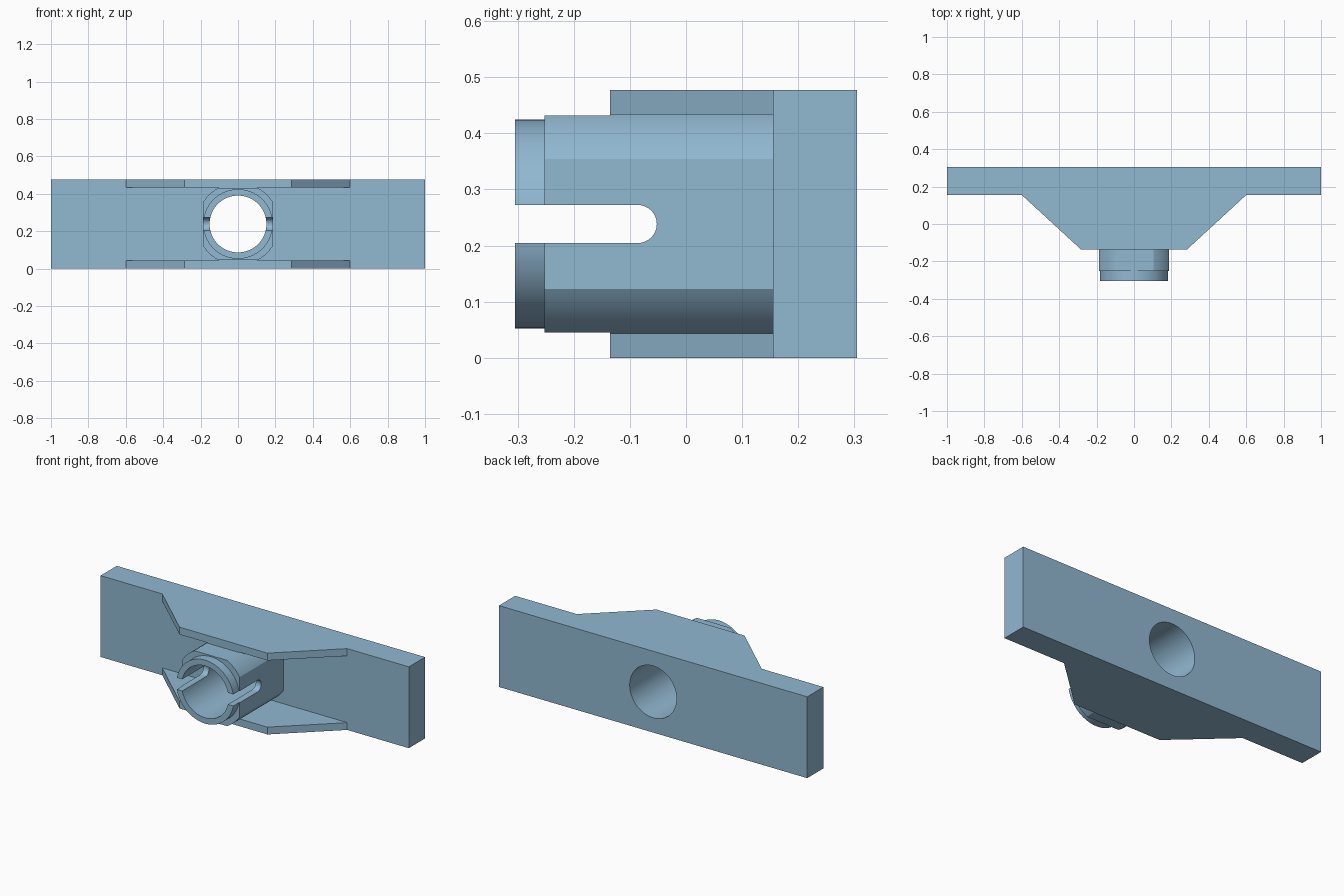
import bpy, bmesh, math

if "Cube" in bpy.data.objects:
    bpy.data.objects.remove(bpy.data.objects["Cube"])

ZC = 0.2385       # height of the bore axis
H = 0.477         # overall height

blue = bpy.data.materials.new("steel_blue")
blue.diffuse_color = (0.285, 0.48, 0.64, 1)
blue.use_nodes = True
blue.node_tree.nodes["Principled BSDF"].inputs["Base Color"].default_value = blue.diffuse_color


def prism(name, pts, axis, lo, hi):
    """Extrude a 2D outline along an axis: Y takes (x, z), Z takes (x, y), X takes (y, z)."""
    place = {'X': lambda a, b, t: (t, a, b),
             'Y': lambda a, b, t: (a, t, b),
             'Z': lambda a, b, t: (a, b, t)}[axis]
    bm = bmesh.new()
    n = len(pts)
    low = [bm.verts.new(place(a, b, lo)) for a, b in pts]
    high = [bm.verts.new(place(a, b, hi)) for a, b in pts]
    bm.faces.new(low)
    bm.faces.new(high)
    for i in range(n):
        j = (i + 1) % n
        bm.faces.new((low[i], low[j], high[j], high[i]))
    bmesh.ops.recalc_face_normals(bm, faces=bm.faces)
    mesh = bpy.data.meshes.new(name)
    bm.to_mesh(mesh)
    bm.free()
    mesh.materials.append(blue)
    ob = bpy.data.objects.new(name, mesh)
    bpy.context.collection.objects.link(ob)
    return ob


def box(name, x, y, z0, z1):
    return prism(name, [(-x, y[0]), (x, y[0]), (x, y[1]), (-x, y[1])], 'Z', z0, z1)


def circle(r, n=96):
    return [(r * math.cos(2 * math.pi * i / n), ZC + r * math.sin(2 * math.pi * i / n))
            for i in range(n)]


def combine(target, tool, operation):
    """Apply a boolean and remove the used part."""
    mod = target.modifiers.new(operation.lower(), 'BOOLEAN')
    mod.operation, mod.solver, mod.object = operation, 'EXACT', tool
    bpy.context.view_layer.objects.active = target
    bpy.ops.object.modifier_apply(modifier=mod.name)
    bpy.data.objects.remove(tool)


# barrel: round section with flattened left, right, top and bottom
R, FX, FZ = 0.22, 0.187, 0.2
a0, a1 = math.acos(FX / R), math.asin(FZ / R)
arc = [a0 + (a1 - a0) * i / 12 for i in range(13)]
quarter = [(R * math.cos(a), R * math.sin(a)) for a in arc]
outline = (quarter + [(-x, z) for x, z in reversed(quarter)]
           + [(-x, -z) for x, z in quarter] + [(x, -z) for x, z in reversed(quarter)])
barrel = prism("barrel", [(x, ZC + z) for x, z in outline], 'Y', -0.252, 0.2)

# the free end of the barrel is slightly lower than the gap between the webs
for z0, z1 in ((ZC + 0.193, 0.6), (-0.2, ZC - 0.193)):
    combine(barrel, box("trim", 0.4, (-0.4, -0.135), z0, z1), 'DIFFERENCE')

# mounting plate, tapered webs and front collar joined into one solid
body = box("bracket_body", 1.0, (0.155, 0.305), 0, H)
web = [(-0.6, 0.155), (-0.285, -0.135), (0.285, -0.135), (0.6, 0.155), (0.6, 0.2), (-0.6, 0.2)]
for z0, z1 in ((0, 0.043), (H - 0.043, H)):
    combine(body, prism("web", web, 'Z', z0, z1), 'UNION')
combine(body, barrel, 'UNION')
combine(body, prism("collar", circle(0.186), 'Y', -0.305, -0.2), 'UNION')

# through bore
combine(body, prism("bore", circle(0.152), 'Y', -0.5, 0.5), 'DIFFERENCE')

# round-ended side slots
s, ys = 0.034, -0.086
slot = [(-0.5, ZC - s)] + [(ys + s * math.cos(t), ZC + s * math.sin(t))
        for t in (math.pi * (i / 16 - 0.5) for i in range(17))] + [(-0.5, ZC + s)]
combine(body, prism("slot", slot, 'X', -0.5, 0.5), 'DIFFERENCE')

bpy.ops.object.select_all(action='DESELECT')
body.select_set(True)
bpy.context.view_layer.objects.active = body
bpy.ops.object.shade_smooth_by_angle(angle=math.radians(25))
